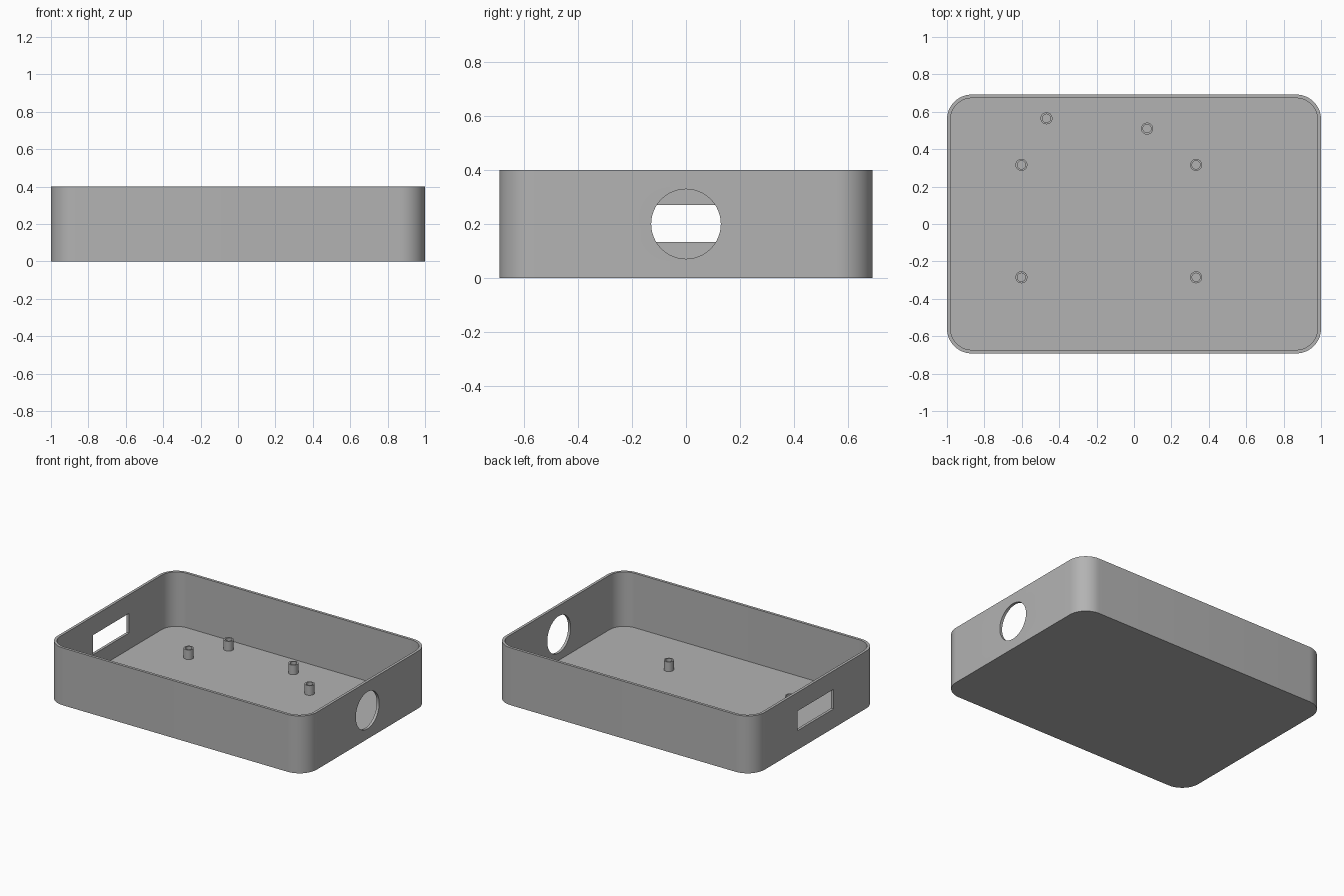
import bpy
import bmesh
from math import cos, sin, pi, radians

if "Cube" in bpy.data.objects:
    bpy.data.objects.remove(bpy.data.objects["Cube"], do_unlink=True)

LENGTH, WIDTH, HEIGHT = 2.0, 1.384, 0.4
WALL, FLOOR, CORNER = 0.019, 0.02, 0.133

grey = bpy.data.materials.new("plain grey")
grey.use_nodes = True
colour = (0.45, 0.45, 0.45, 1)
grey.diffuse_color = colour
grey.node_tree.nodes["Principled BSDF"].inputs["Base Color"].default_value = colour


def rounded_outline(length, width, radius, steps=12):
    """Counter-clockwise rounded rectangle."""
    cx, cy = length / 2 - radius, width / 2 - radius
    points = []
    for i, (sx, sy) in enumerate([(1, 1), (-1, 1), (-1, -1), (1, -1)]):
        for k in range(steps + 1):
            a = (i + k / steps) * pi / 2
            points.append((sx * cx + radius * cos(a), sy * cy + radius * sin(a)))
    return points


def circle(radius, sides=32):
    return [(radius * cos(2 * pi * i / sides), radius * sin(2 * pi * i / sides))
            for i in range(sides)]


def finish(name, bm):
    bmesh.ops.recalc_face_normals(bm, faces=bm.faces)
    mesh = bpy.data.meshes.new(name)
    bm.to_mesh(mesh)
    bm.free()
    mesh.materials.append(grey)
    obj = bpy.data.objects.new(name, mesh)
    bpy.context.collection.objects.link(obj)
    return obj


def cup(name, outer, inner, bottom, inside, top):
    """Closed solid with a pocket: outer wall, rim, inner wall, pocket floor."""
    bm = bmesh.new()
    rings = [[bm.verts.new((x, y, z)) for x, y in loop]
             for loop, z in ((outer, bottom), (outer, top), (inner, top), (inner, inside))]
    n = len(outer)
    for a, b in zip(rings, rings[1:]):
        for i in range(n):
            j = (i + 1) % n
            bm.faces.new((a[i], a[j], b[j], b[i]))
    bm.faces.new(rings[0])
    bm.faces.new(rings[-1])
    return finish(name, bm)


def activate(obj):
    bpy.ops.object.select_all(action="DESELECT")
    obj.select_set(True)
    bpy.context.view_layer.objects.active = obj


def cut(target, cutter):
    cutter.hide_render = True
    mod = target.modifiers.new("opening", "BOOLEAN")
    mod.operation = "DIFFERENCE"
    mod.solver = "EXACT"
    mod.object = cutter
    activate(target)
    bpy.ops.object.modifier_apply(modifier=mod.name)
    bpy.data.objects.remove(cutter, do_unlink=True)


# Open tray with rounded corners
tray = cup("tray",
           rounded_outline(LENGTH, WIDTH, CORNER),
           rounded_outline(LENGTH - 2 * WALL, WIDTH - 2 * WALL, CORNER - WALL),
           0, FLOOR, HEIGHT)

# Round opening in the left (+x) wall
bpy.ops.mesh.primitive_cylinder_add(vertices=64, radius=0.129, depth=0.2,
                                    location=(LENGTH / 2, 0, HEIGHT / 2),
                                    rotation=(0, pi / 2, 0))
cut(tray, bpy.context.object)

# Rectangular slot in the right (-x) wall
bpy.ops.mesh.primitive_cube_add(size=1, location=(-LENGTH / 2, 0, 0.202))
slot = bpy.context.object
slot.scale = (0.2, 0.4, 0.137)
cut(tray, slot)

# Hollow standoffs on the floor
spots = [(x, y) for x in (-0.602, 0.332) for y in (-0.285, 0.316)]
spots += [(-0.468, 0.565), (0.07, 0.51)]
parts = [tray]
for i, (x, y) in enumerate(spots):
    post = cup(f"standoff_{i + 1}", circle(0.032), circle(0.022),
               FLOOR - 0.005, FLOOR + 0.001, FLOOR + 0.067)
    post.location = (x, y, 0)
    parts.append(post)

# Smooth the curved walls, keep the edges sharp
for part in parts:
    activate(part)
    bpy.ops.object.shade_smooth_by_angle(angle=radians(30))
